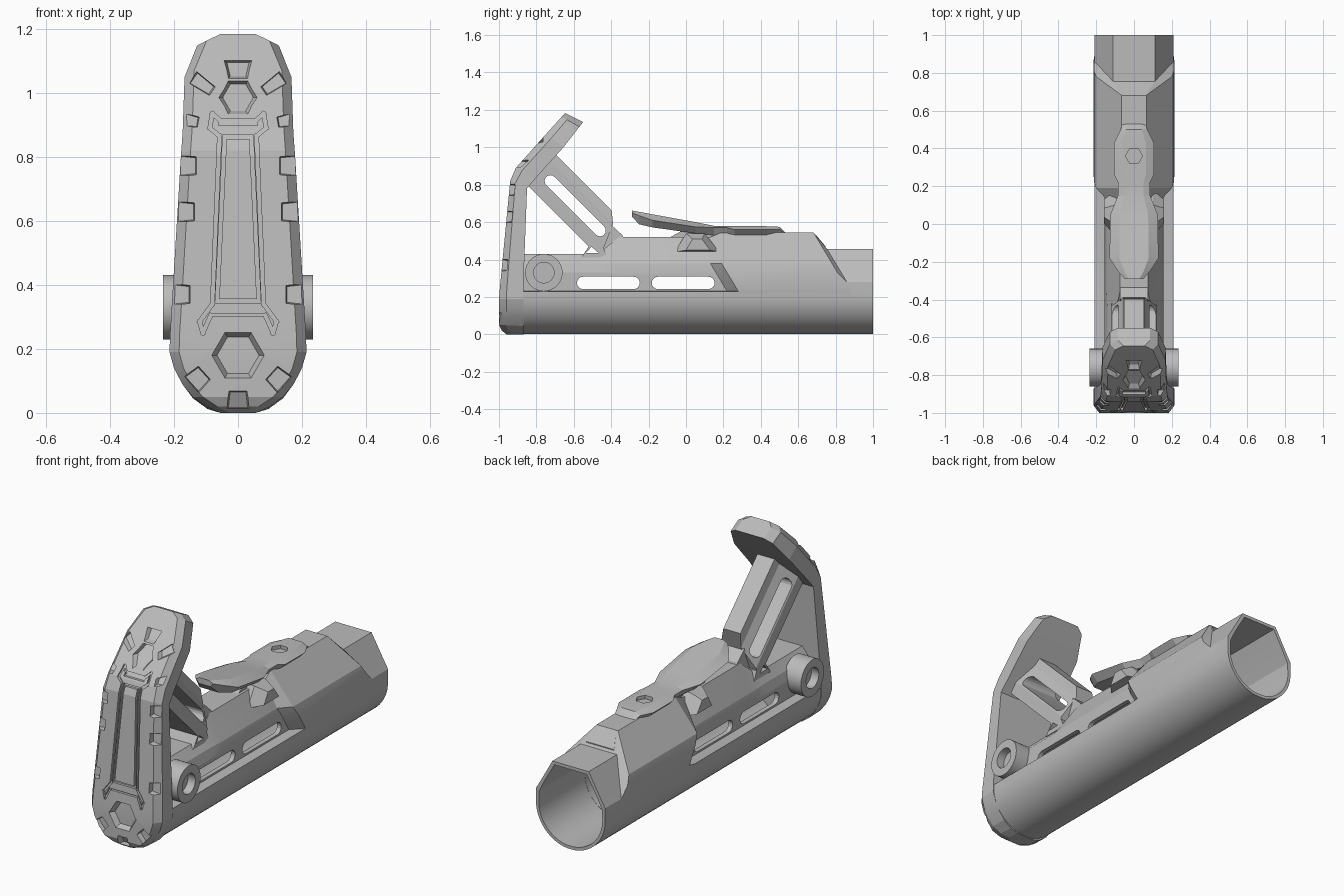
import bpy, bmesh, math
from math import sin, cos, pi, radians

if "Cube" in bpy.data.objects:
    bpy.data.objects.remove(bpy.data.objects["Cube"])

grey = bpy.data.materials.new("matte grey")
grey.use_nodes = True
grey.diffuse_color = (0.5, 0.5, 0.5, 1)
grey.node_tree.nodes["Principled BSDF"].inputs["Base Color"].default_value = grey.diffuse_color


def loft(name, rings):
    """Skin a row of equal rings and cap both ends."""
    bm = bmesh.new()
    rows = [[bm.verts.new(p) for p in ring] for ring in rings]
    n = len(rows[0])
    for a, b in zip(rows, rows[1:]):
        for i in range(n):
            j = (i + 1) % n
            bm.faces.new((a[i], a[j], b[j], b[i]))
    bm.faces.new(rows[0])
    bm.faces.new(rows[-1])
    bmesh.ops.recalc_face_normals(bm, faces=bm.faces)
    me = bpy.data.meshes.new(name)
    bm.to_mesh(me)
    bm.free()
    ob = bpy.data.objects.new(name, me)
    me.materials.append(grey)
    bpy.context.collection.objects.link(ob)
    return ob


def mirrored(half):
    """Full ring from the points on the +x side."""
    return half + [(-x, y, z) for x, y, z in reversed(half)]


def side_prism(name, pts, x0, x1):
    return loft(name, [[(x, y, z) for y, z in pts] for x in (x0, x1)])


def capsule(a, b, r, steps=8):
    ang = math.atan2(b[1] - a[1], b[0] - a[0])
    pts = []
    for c, start in ((b, ang - pi / 2), (a, ang + pi / 2)):
        for i in range(steps + 1):
            t = start + pi * i / steps
            pts.append((c[0] + r * cos(t), c[1] + r * sin(t)))
    return pts


def circle(y, z, r, n):
    return [(y + r * cos(2 * pi * i / n), z + r * sin(2 * pi * i / n)) for i in range(n)]


def cut(target, cutter):
    cutter.hide_render = True
    mod = target.modifiers.new("cut", "BOOLEAN")
    mod.operation, mod.solver, mod.object = "DIFFERENCE", "EXACT", cutter
    bpy.context.view_layer.objects.active = target
    bpy.ops.object.modifier_apply(modifier=mod.name)
    bpy.data.objects.remove(cutter)


# Body: round underside, faceted top, wide rear housing
def body_ring(y, upper, slant=0.0, r=0.21, top=1.0):
    arc = [(r * cos(radians(a)), 0.21 + r * sin(radians(a))) for a in range(-84, 1, 6)]
    return mirrored([(x, y + slant * (0.38 - min(max(z, 0.23), top)), z) for x, z in arc + upper])


low = [(.21, .228), (.155, .232), (.155, .33), (.14, .38), (.1, .43)]
narrow = [(.21, .228), (.155, .232), (.155, .33), (.145, .38), (.075, .52)]
wide = [(.212, .23), (.214, .24), (.212, .33), (.2, .38), (.065, .545)]
rear = [(.21, .23), (.21, .25), (.21, .28), (.175, .34), (.11, .455)]
body = loft("body", [
    body_ring(-.92, low), body_ring(-.47, low), body_ring(-.36, narrow),
    body_ring(.13, narrow, .6, top=.38), body_ring(.19, wide, .6, top=.38),
    body_ring(.78, wide, .6), body_ring(.8, rear, .6), body_ring(1, rear)])
# Stepped bore, opening out at the rear mouth
bore = [(.13, .214), (.13, .33), (.07, .41)]
mouth = [(.19, .27), (.157, .335), (.098, .437)]
cut(body, loft("bore", [body_ring(y, bore, 0, .192) for y in (-.86, 1.1)]))
cut(body, loft("mouth", [body_ring(y, mouth, 0, .193) for y in (.6, 1.1)]))
for y in (-.55, -.15):
    cut(body, side_prism("slot", capsule((y, .275), (y + .27, .275), .033), -.5, .5))

# Butt pad: front y, z, back y, z and half width of each row
rows = [(-.96, 0, -.87, 0, .055), (-.985, .02, -.87, .012, .095), (-1, .05, -.87, .045, .14),
        (-1, .09, -.87, .09, .174), (-1, .14, -.87, .14, .2), (-1, .19, -.87, .19, .214),
        (-.995, .25, -.87, .25, .212), (-.94, .82, -.85, .78, .178), (-.91, .89, -.80, .84, .173),
        (-.75, 1.069, -.655, 1.0, .167), (-.665, 1.163, -.57, 1.11, .128), (-.645, 1.183, -.55, 1.135, .085)]


def pad_ring(fy, fz, by, bz, w):
    k = .3
    return mirrored([(w - .03, fy, fz), (w, fy + k * (by - fy), fz + k * (bz - fz)), (w, by, bz)])


pad = loft("butt_pad", [pad_ring(*r) for r in rows])


def front_y(z):
    for a, b in zip(rows, rows[1:]):
        if z <= b[1]:
            return a[0] + (b[0] - a[0]) * (z - a[1]) / (b[1] - a[1])
    return rows[-1][0]


def engrave(pts, depth=.028, taper=1.0):
    """Sink an outline into the pad, following its front."""
    cx = sum(p[0] for p in pts) / len(pts)
    cz = sum(p[1] for p in pts) / len(pts)
    rings = []
    for scale, offset in ((2 - taper, -depth), (taper, depth)):
        rings.append([(cx + (x - cx) * scale, front_y(z) + offset, cz + (z - cz) * scale) for x, z in pts])
    cutter = loft("engraving", rings)
    bm = bmesh.new()
    bm.from_mesh(cutter.data)
    bmesh.ops.triangulate(bm, faces=bm.faces)
    bm.to_mesh(cutter.data)
    bm.free()
    cut(pad, cutter)


def groove(a, b, w=.006):
    dx, dz = b[0] - a[0], b[1] - a[1]
    d = math.hypot(dx, dz)
    dx, dz = dx / d * w, dz / d * w
    engrave([(a[0] - dx - dz, a[1] - dz + dx), (a[0] - dx + dz, a[1] - dz - dx),
             (b[0] + dx + dz, b[1] + dz - dx), (b[0] + dx - dz, b[1] + dz + dx)], .014)


# Hexagons and wedge mark
for z, r in ((.18, .082), (.985, .06)):
    engrave(circle(0, z, r, 6), taper=.8)
engrave([(-.03, 1.045), (.03, 1.045), (.043, 1.1), (-.043, 1.1)], taper=.8)

# Grip notches round the edge: x, z, outward angle, length
for x, z, a, size in ((.15, .37, 0, .055), (.136, .628, 0, .055), (.13, .772, 0, .055), (.124, .908, 10, .055),
                      (.08, 1.005, 35, .075), (.105, .125, -42, .055), (0, .068, -90, .055)):
    for s in ((-1, 1) if x else (1,)):
        c, n, h = cos(radians(a)), sin(radians(a)), (.016 if z > .85 else .028)
        engrave([(s * (x + u * c - v * n), z + u * n + v * c)
                 for u, v in ((0, -h), (size, -h - .006), (size, h + .006), (0, h))], taper=.88)

# Long panel and its border
for s in (-1, 1):
    for line in ([(.065, .35), (.044, .81), (.042, .862)],
                 [(.11, .25), (.12, .285), (.08, .34), (.06, .81), (.058, .865),
                  (.088, .89), (.08, .935), (.05, .908)],
                 [(.11, .25), (.085, .305)]):
        for a, b in zip(line, line[1:]):
            groove((s * a[0], a[1]), (s * b[0], b[1]))
for x, z, w in ((.065, .35, .006), (.085, .305, .004), (.042, .862, .006), (.05, .908, .011)):
    groove((-x, z), (x, z), w)

# Pivot bosses
for s in (-1, 1):
    boss = side_prism("pivot_boss", circle(-.76, .33, .1, 32), s * .13, s * .235)
    cut(boss, side_prism("hole", circle(-.76, .33, .055, 32), s * .19, s * .3))

# Diagonal strut with sloping flanks and a long slot
section = [(.12, -.05), (.12, .04), (.06, .2), (.052, .265)]


def strut_ring(ends):
    return mirrored([(x, (c + t) / 2, (c - t) / 2) for (x, c), t in zip(section, ends)])


strut = loft("strut", [strut_ring((-1.66, -1.68, -1.67, -1.66)), strut_ring((-.88, -.91, -.98, -1.06))])
cut(strut, side_prism("slot", capsule((-.725, .82), (-.46, .555), .031), -.5, .5))
side_prism("strut_foot", [(-.45, .42), (-.33, .5), (-.34, .53), (-.4, .585), (-.45, .5)], -.075, .075)
brace = side_prism("strut_brace", [(-.56, .41), (-.51, .485), (-.44, .46), (-.42, .41)], -.12, .12)
tri = [(-.535, .436), (-.505, .468), (-.468, .436)]
for part in (strut, brace):
    cut(part, side_prism("hole", tri, -.5, .5))

# Release lever: y, half width, top z, edge z, bottom z
lever_rows = [(-.29, .05, .662, .65, .63), (-.25, .085, .655, .635, .588), (-.18, .13, .642, .61, .572),
              (.05, .125, .6, .575, .54), (.15, .085, .58, .57, .53), (.22, .085, .58, .57, .53),
              (.26, .105, .58, .56, .53), (.43, .105, .578, .56, .53), (.5, .07, .575, .56, .53),
              (.53, .063, .545, .54, .52)]
lever = loft("release_lever", [mirrored([(w * .7, y, b), (w, y, e), (w * .6, y, t)])
                               for y, w, t, e, b in lever_rows])
cut(lever, loft("hex_hole", [[(x, y, z) for x, y in circle(0, .36, .045, 6)] for z in (.56, .7)]))
side_prism("lever_mount", [(-.12, .5), (.5, .5), (.5, .545), (-.02, .555)], -.06, .06)

# Side gussets beside the lever
for s in (-1, 1):
    outer = [(0, .45), (.035, .51), (.085, .51), (.13, .45)]
    inner = [(-.06, .44), (0, .54), (.1, .54), (.18, .44)]
    loft("lever_gusset", [[(s * .06, y, z) for y, z in inner], [(s * .1, y, z) for y, z in inner],
                          [(s * .158, y, z) for y, z in outer]])

# Ramp plate behind the housing
loft("ramp_plate", [mirrored([(w, y, z - .004), (w, y, z + .005)])
                    for y, z, w in ((.695, .527, .06), (.745, .467, .085))])

# Smooth the round surfaces, keep facets sharp
bpy.ops.object.select_all(action="DESELECT")
for ob in bpy.context.scene.objects:
    if ob.type == "MESH":
        ob.select_set(True)
        bpy.context.view_layer.objects.active = ob
bpy.ops.object.shade_smooth_by_angle(angle=radians(13))
